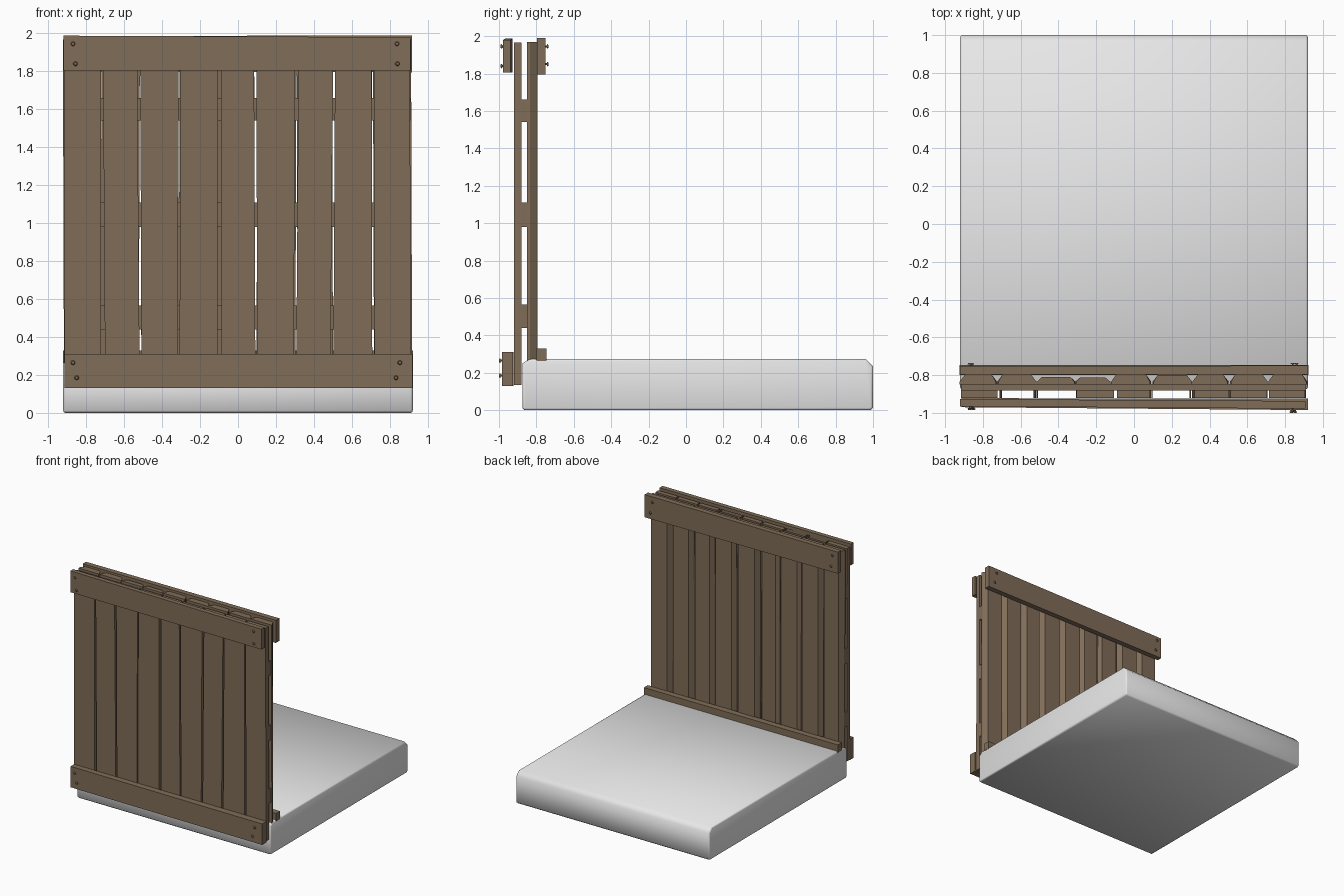
import bpy, bmesh, math
from mathutils import Matrix

if "Cube" in bpy.data.objects:
    bpy.data.objects.remove(bpy.data.objects["Cube"])


def material(name, rgb):
    m = bpy.data.materials.new(name)
    m.diffuse_color = (*rgb, 1)
    m.use_nodes = True
    m.node_tree.nodes["Principled BSDF"].inputs["Base Color"].default_value = m.diffuse_color
    return m


WOOD = material("brown_wood", (0.215, 0.152, 0.097))
PALE = material("pale_grey", (0.8, 0.8, 0.8))


def finish(name, bm, mat):
    bmesh.ops.recalc_face_normals(bm, faces=bm.faces)
    me = bpy.data.meshes.new(name)
    bm.to_mesh(me)
    bm.free()
    me.materials.append(mat)
    ob = bpy.data.objects.new(name, me)
    bpy.context.collection.objects.link(ob)
    return ob


def loft(name, ring_a, ring_b, caps=True, mat=WOOD):
    """Solid between two matching outlines."""
    bm = bmesh.new()
    a = [bm.verts.new(p) for p in ring_a]
    b = [bm.verts.new(p) for p in ring_b]
    n = len(a)
    for i in range(n):
        j = (i + 1) % n
        bm.faces.new((a[i], a[j], b[j], b[i]))
    if caps:
        bm.faces.new(a[::-1])
        bm.faces.new(b)
    return finish(name, bm, mat)


def board(name, x0, x1, left, right):
    """Horizontal board; left/right are (y0, y1, z0, z1) at each end."""
    def ring(x, s):
        y0, y1, z0, z1 = s
        return [(x, y0, z0), (x, y1, z0), (x, y1, z1), (x, y0, z1)]
    return loft(name, ring(x0, left), ring(x1, right))


def bolt(name, x, y, z, out):
    """Small bolt head with a short shaft along y, pointing to out (+1 / -1)."""
    bm = bmesh.new()
    rot = Matrix.Rotation(-out * math.pi / 2, 4, 'X')
    for r1, r2, d0, d1 in ((0.005, 0.005, -0.005, 0.010), (0.012, 0.008, 0.008, 0.015)):
        mtx = Matrix.Translation((x, y + out * (d0 + d1) / 2, z)) @ rot
        bmesh.ops.create_cone(bm, cap_ends=True, segments=10, radius1=r1,
                              radius2=r2, depth=d1 - d0, matrix=mtx)
    return finish(name, bm, WOOD)


# Floor slab: side profile pulled across x, with softened edges
profile = [(-0.875, 0.012), (-0.863, 0), (0.985, 0), (1.0, 0.012),
           (1.0, 0.235), (0.962, 0.274), (-0.84, 0.274), (-0.875, 0.25)]
slab = loft("floor_slab", [(-0.921, y, z) for y, z in profile],
            [(0.921, y, z) for y, z in profile], mat=PALE)
bev = slab.modifiers.new("soft_ends", 'BEVEL')
bev.width = 0.012
bev.segments = 2
bev.angle_limit = math.radians(60)
for p in slab.data.polygons:
    p.use_smooth = True

# Front planks: (left, right) at the bottom and at the top
front = [(-0.915, -0.722, -0.915, -0.722), (-0.700, -0.518, -0.712, -0.532),
         (-0.508, -0.316, -0.516, -0.314), (-0.308, -0.108, -0.304, -0.106),
         (-0.086, 0.092, -0.091, 0.084), (0.101, 0.293, 0.097, 0.302),
         (0.306, 0.486, 0.320, 0.502), (0.502, 0.708, 0.512, 0.704),
         (0.720, 0.911, 0.716, 0.906)]
for i, (b0, b1, t0, t1) in enumerate(front):
    loft(f"front_plank_{i + 1}",
         [(b0, -0.92, 0.135), (b1, -0.92, 0.135), (b1, -0.88, 0.135), (b0, -0.88, 0.135)],
         [(t0, -0.92, 1.965), (t1, -0.92, 1.965), (t1, -0.88, 1.965), (t0, -0.88, 1.965)],
         caps=i not in (1, 2, 5))  # three of the planks are open-ended

# Back planks: chamfered towards the floor side, with uneven thickness
back = [(-0.920, -0.728, -0.798), (-0.722, -0.520, -0.797), (-0.512, -0.312, -0.810),
        (-0.310, -0.128, -0.812), (-0.118, 0.088, -0.795), (0.100, 0.305, -0.800),
        (0.312, 0.498, -0.798), (0.510, 0.705, -0.797), (0.714, 0.915, -0.795)]
for i, (x0, x1, y) in enumerate(back):
    def ring(z, shift):
        return [(x0 + shift, -0.85, z), (x1 + shift, -0.85, z),
                (x1 + shift, -0.835, z), (x1 - 0.025, y, z),
                (x0 + 0.025, y, z), (x0 + shift, -0.835, z)]
    s = 0.003 * (-1) ** i
    loft(f"back_plank_{i + 1}", ring(0.135, s), ring(1.968, -s))

# Hidden rails between the two plank layers
for i, (z0, z1) in enumerate(((0.44, 0.565), (0.98, 1.11), (1.54, 1.66))):
    sec = (-0.882, -0.848, z0, z1)
    board(f"middle_rail_{i + 1}", -0.915, 0.908, sec, sec)

# Outer boards, slightly out of true
board("front_top_board", -0.92, 0.908, (-0.965, -0.927, 1.805, 1.988), (-0.978, -0.937, 1.805, 1.980))
board("front_bottom_board", -0.914, 0.92, (-0.970, -0.922, 0.13, 0.31), (-0.985, -0.925, 0.13, 0.31))
board("back_top_board", -0.92, 0.918, (-0.796, -0.752, 1.80, 1.985), (-0.796, -0.750, 1.795, 1.99))
board("back_bottom_board", -0.923, 0.923, (-0.80, -0.746, 0.262, 0.33), (-0.80, -0.746, 0.262, 0.33))

# Bolts: (x, board surface y, z, direction)
spots = [(-0.870, -0.965, 1.945, -1), (-0.857, -0.965, 1.84, -1),
         (0.838, -0.977, 1.945, -1), (0.840, -0.977, 1.84, -1),
         (-0.870, -0.970, 0.265, -1), (-0.850, -0.970, 0.185, -1),
         (0.853, -0.985, 0.265, -1), (0.833, -0.985, 0.185, -1),
         (-0.870, -0.752, 1.945, 1), (-0.857, -0.752, 1.85, 1),
         (0.840, -0.750, 1.945, 1), (0.860, -0.750, 1.85, 1)]
for i, (x, y, z, d) in enumerate(spots):
    bolt(f"bolt_{i + 1}", x, y, z, d)
